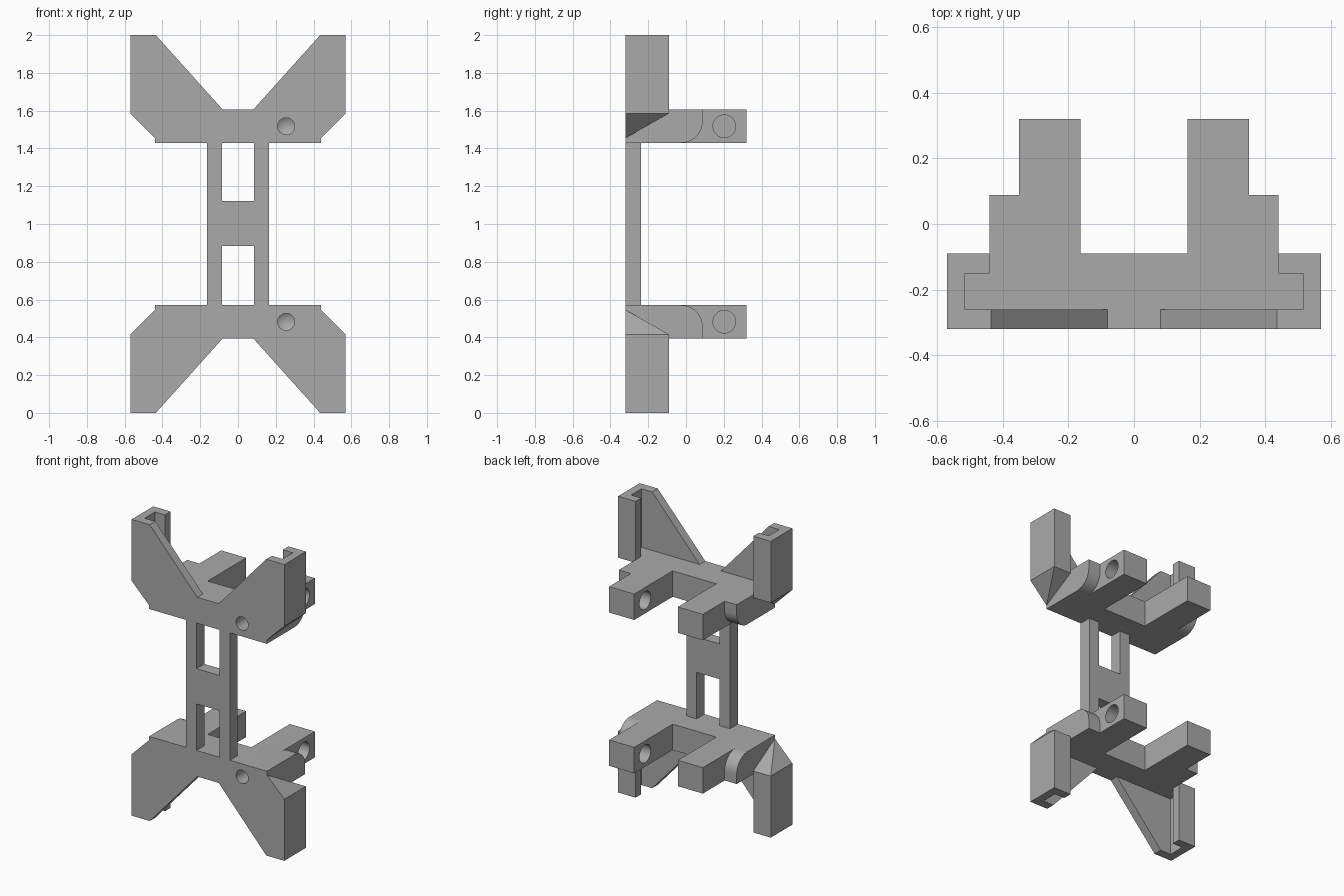
import bpy, bmesh, math
from mathutils import Vector

cube = bpy.data.objects.get("Cube")
if cube:
    bpy.data.objects.remove(cube, do_unlink=True)

grey = bpy.data.materials.new("matte_grey")
grey.use_nodes = True
grey.diffuse_color = (0.4, 0.4, 0.4, 1)
grey.node_tree.nodes["Principled BSDF"].inputs["Base Color"].default_value = (0.4, 0.4, 0.4, 1)

FRONT, BACK, EDGE = -0.32, -0.09, 0.44
LOW, TOP = 1.43, 1.605
MID = (LOW + TOP) / 2


def finish(bm, name):
    bmesh.ops.recalc_face_normals(bm, faces=bm.faces)
    mesh = bpy.data.meshes.new(name)
    bm.to_mesh(mesh)
    bm.free()
    mesh.materials.append(grey)
    obj = bpy.data.objects.new(name, mesh)
    bpy.context.collection.objects.link(obj)
    return obj


def prism(name, points, axis, lo, hi, side=1):
    """Extrude a 2D profile along an axis; side=-1 mirrors it in x."""
    place = {"x": lambda a, b, c: (c, a, b),
             "y": lambda a, b, c: (a, c, b),
             "z": lambda a, b, c: (a, b, c)}[axis]
    bm = bmesh.new()
    face = bm.faces.new([bm.verts.new(place(a, b, lo)) for a, b in points])
    new = bmesh.ops.extrude_face_region(bm, geom=[face])["geom"]
    shift = Vector(place(0, 0, hi - lo))
    bmesh.ops.translate(bm, vec=shift, verts=[v for v in new if isinstance(v, bmesh.types.BMVert)])
    for v in bm.verts:
        v.co.x *= side
    return finish(bm, name)


def combine(target, tool, operation):
    mod = target.modifiers.new(operation, "BOOLEAN")
    mod.operation, mod.object, mod.solver = operation, tool, "EXACT"
    bpy.context.view_layer.objects.active = target
    bpy.ops.object.modifier_apply(modifier=mod.name)
    bpy.data.objects.remove(tool, do_unlink=True)


def circle(cx, cy, r, start=0, end=360, n=32):
    return [(cx + r * math.cos(math.radians(start + (end - start) * i / n)),
             cy + r * math.sin(math.radians(start + (end - start) * i / n)))
            for i in range(n + (end - start < 360))]


def gusset(side):
    """Pad under the channel, tapering to a point at the front lower corner."""
    bm = bmesh.new()
    corners = [(x, y, z) for x in (EDGE, 0.57) for y in (FRONT, BACK) for z in (1.585, TOP)]
    for x, y, z in corners + [(EDGE, FRONT, 1.455)]:
        bm.verts.new((x * side, y, z))
    bmesh.ops.convex_hull(bm, input=bm.verts)
    return finish(bm, "gusset")


def drill(side):
    """Blind hole cutter with a conical tip."""
    obj = prism("drill", circle(0.255, MID, 0.045), "y", FRONT - 0.05, -0.14, side)
    bm = bmesh.new()
    bm.from_mesh(obj.data)
    tip = max(bm.faces, key=lambda f: f.calc_center_median().y)
    bmesh.ops.poke(bm, faces=[tip], offset=0.03)
    bm.to_mesh(obj.data)
    bm.free()
    return obj


# Clamp body: cross bar with two rearward arms
half = [(0.35, FRONT), (0.35, 0.32), (0.163, 0.32), (0.163, BACK)]
clamp = prism("upper_clamp", half + [(-x, y) for x, y in reversed(half)], "z", LOW, TOP)

shoulder = [(FRONT, TOP), (FRONT, LOW)] + circle(-0.025, LOW + 0.113, 0.113, -90, 0, 12) + [(0.088, TOP)]
channel = [(0.57, FRONT), (0.57, BACK), (EDGE, BACK), (EDGE, -0.15),
           (0.515, -0.15), (0.515, -0.26), (EDGE, -0.26), (EDGE, FRONT)]
web = [(0.08, TOP), (0.435, 2), (0.5, 2), (0.5, TOP)]

for side in (1, -1):
    # Rounded shoulder, corner gusset, C-shaped channel and front web
    combine(clamp, prism("shoulder", shoulder, "x", 0.35, EDGE, side), "UNION")
    combine(clamp, gusset(side), "UNION")
    combine(clamp, prism("channel", channel, "z", TOP, 2, side), "UNION")
    combine(clamp, prism("web", web, "y", FRONT, -0.26, side), "UNION")
    # Pivot hole through the arm and screw hole in the front
    combine(clamp, prism("pivot", circle(0.203, MID, 0.06), "x", 0.1, 0.5, side), "DIFFERENCE")
    combine(clamp, drill(side), "DIFFERENCE")

# Lower clamp is the upper one flipped in z
bm = bmesh.new()
bm.from_mesh(clamp.data)
for v in bm.verts:
    v.co.z = 2 - v.co.z
lower = finish(bm, "lower_clamp")

# Spine: two rails joined by a bridge
rail = [(0.163, 2 - LOW), (0.163, LOW), (0.086, LOW), (0.086, 1.122)]
bridge = [(0.086, 0.884), (0.086, 2 - LOW)]
right_half = rail[::-1]
outline = right_half + bridge[::-1] + bridge[:1]
outline = [(0.086, 0.884), (0.086, 2 - LOW)] + rail
spine = prism("spine", outline + [(-x, z) for x, z in reversed(outline)], "y", FRONT, -0.237)

# Smooth the round surfaces, keep edges crisp
for obj in (clamp, lower, spine):
    bpy.ops.object.select_all(action="DESELECT")
    obj.select_set(True)
    bpy.context.view_layer.objects.active = obj
    bpy.ops.object.shade_smooth_by_angle(angle=math.radians(25))
